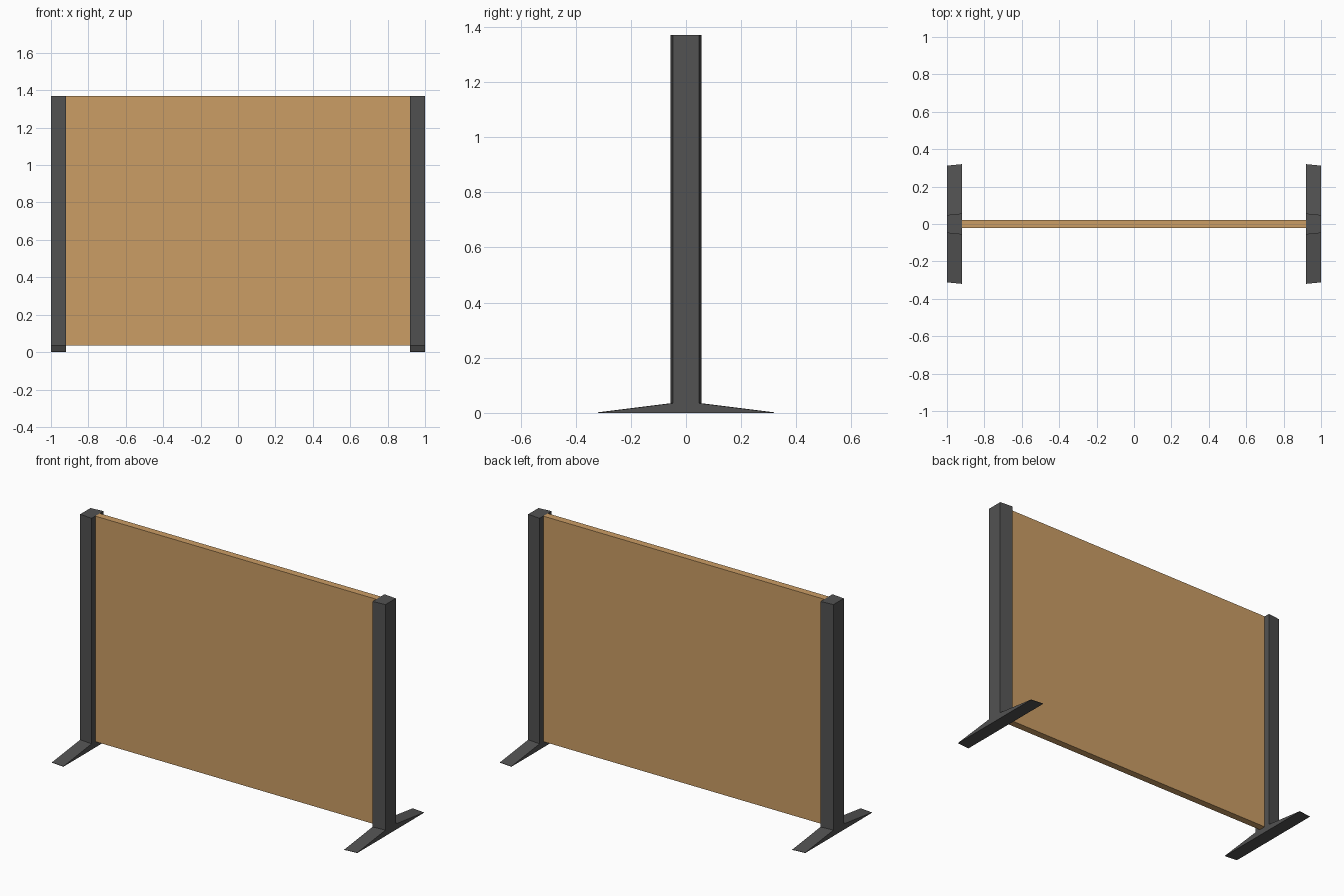
import bpy, bmesh

if "Cube" in bpy.data.objects:
    bpy.data.objects.remove(bpy.data.objects["Cube"])


def material(name, rgb):
    mat = bpy.data.materials.new(name)
    mat.diffuse_color = (*rgb, 1.0)
    mat.use_nodes = True
    mat.node_tree.nodes["Principled BSDF"].inputs["Base Color"].default_value = mat.diffuse_color
    return mat


def add_object(name, bm, mat):
    bmesh.ops.recalc_face_normals(bm, faces=bm.faces)
    mesh = bpy.data.meshes.new(name)
    bm.to_mesh(mesh)
    bm.free()
    mesh.materials.append(mat)
    obj = bpy.data.objects.new(name, mesh)
    bpy.context.collection.objects.link(obj)
    return obj


wood = material("tan board", (0.60, 0.34, 0.13))
metal = material("dark grey metal", (0.084, 0.084, 0.084))

HEIGHT = 1.37
FOOT_Z = 0.035
INNER_X, OUTER_X = 0.92, 1.0

# Board spanning between the posts
bm = bmesh.new()
bmesh.ops.create_cube(bm, size=1)
for v in bm.verts:
    v.co.x *= 2 * INNER_X
    v.co.y *= 0.042
    v.co.z = HEIGHT if v.co.z > 0 else FOOT_Z
add_object("board_panel", bm, wood)


# Post with wedge feet: an upside-down T profile in the YZ plane
def profile(taper):
    half = [(0.32 - taper, 0), (0.32 - taper, 0.002),
            (0.056 - taper, FOOT_Z), (0.056 - taper, HEIGHT)]
    return half + [(-y, z) for y, z in reversed(half)]


# Loft from the wide inner profile to the slightly narrower outer one
bm = bmesh.new()
inner = [bm.verts.new((INNER_X, y, z)) for y, z in profile(0)]
outer = [bm.verts.new((OUTER_X, y, z)) for y, z in profile(0.008)]
bm.faces.new(inner)
bm.faces.new(outer)
for i in range(len(inner)):
    j = (i + 1) % len(inner)
    bm.faces.new((inner[i], inner[j], outer[j], outer[i]))
posts = add_object("side_posts_with_feet", bm, metal)

# Mirror to the left side
mirror = posts.modifiers.new("mirror", 'MIRROR')
mirror.use_axis = (True, False, False)
mirror.use_mirror_merge = False
